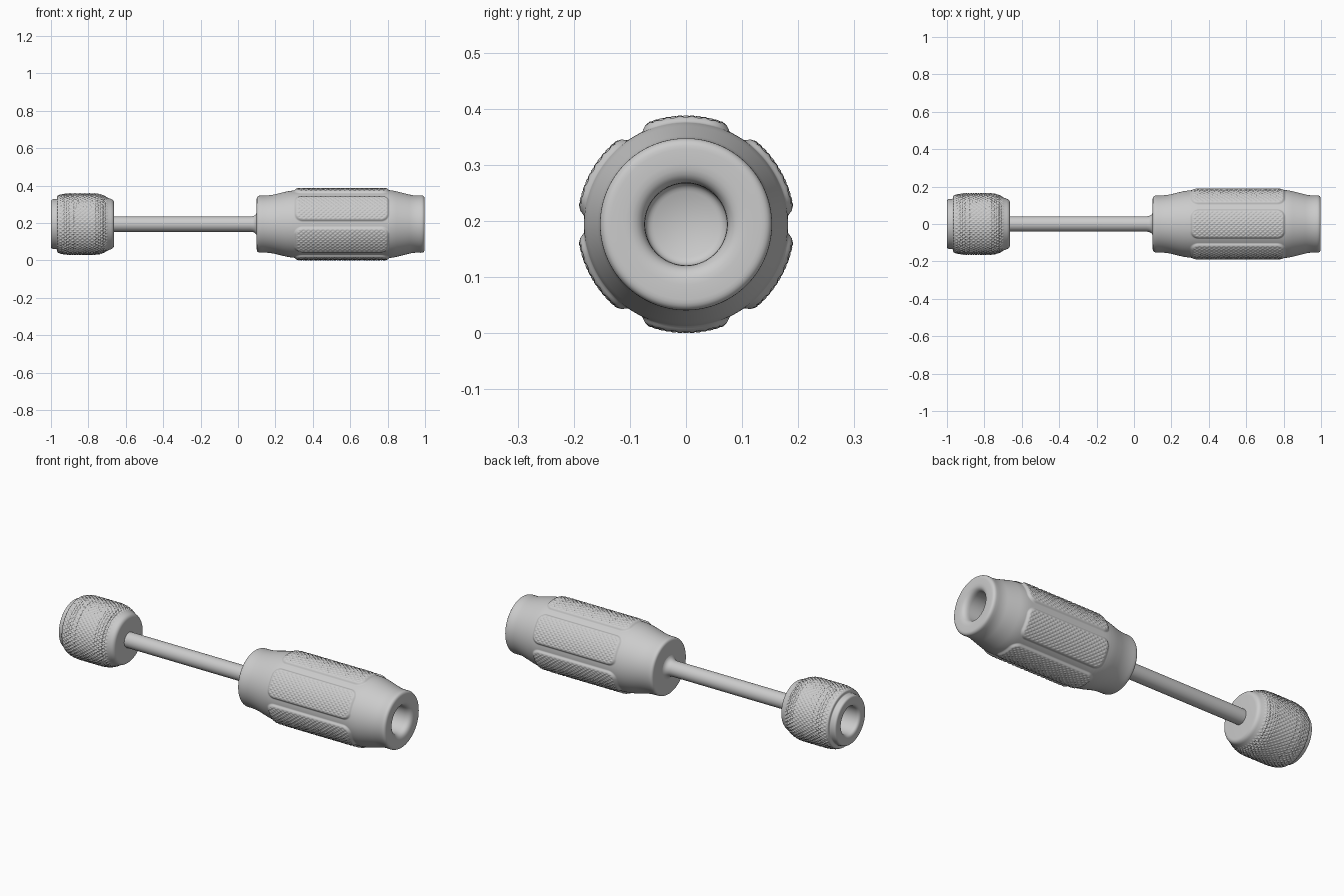
import bpy, bmesh, math
from mathutils import Vector

if "Cube" in bpy.data.objects:
    bpy.data.objects.remove(bpy.data.objects["Cube"])

AXIS_Z = 0.194


def smooth(a, b, t):
    t = min(1, max(0, (t - a) / (b - a)))
    return t * t * (3 - 2 * t)


def rounded(points, steps=6):
    """Round the corners of a profile of (x, radius, corner size)."""
    pts = [Vector(p[:2]) for p in points]
    out = [pts[0]]
    for i in range(1, len(pts) - 1):
        p, f = pts[i], points[i][2]
        if f == 0:
            out.append(p)
            continue
        a = p + (pts[i - 1] - p).normalized() * f
        b = p + (pts[i + 1] - p).normalized() * f
        for s in range(steps + 1):
            t = s / steps
            out.append(a * (1 - t) ** 2 + p * 2 * t * (1 - t) + b * t * t)
    return out + [pts[-1]]


def refine(pts, x0, x1, step):
    """Add rows on the outer wall where the surface carries knurling."""
    out = [pts[0]]
    for a, b in zip(pts, pts[1:]):
        n = 1
        if min(a.y, b.y) > 0.1 and max(a.x, b.x) > x0 and min(a.x, b.x) < x1:
            n = max(1, math.ceil((b - a).length / step))
        out += [a.lerp(b, k / n) for k in range(1, n + 1)]
    return out


def lathe(name, pts, sides, relief=None):
    """Spin a profile about the long axis, with optional surface relief."""
    bm = bmesh.new()
    rings = []
    for x, r in pts:
        ring = []
        for j in range(sides):
            a = 2 * math.pi * j / sides
            rr = r + (relief(x, a) if relief and r > 0.1 else 0)
            ring.append(bm.verts.new((x, rr * math.cos(a), AXIS_Z + rr * math.sin(a))))
        rings.append(ring)
    for p, q in zip(rings, rings[1:]):
        for j in range(sides):
            k = (j + 1) % sides
            bm.faces.new((p[j], p[k], q[k], q[j]))
    bmesh.ops.remove_doubles(bm, verts=bm.verts, dist=1e-5)
    bmesh.ops.recalc_face_normals(bm, faces=bm.faces)
    mesh = bpy.data.meshes.new(name)
    bm.to_mesh(mesh)
    bm.free()
    ob = bpy.data.objects.new(name, mesh)
    bpy.context.collection.objects.link(ob)
    bpy.ops.object.select_all(action='DESELECT')
    ob.select_set(True)
    bpy.context.view_layer.objects.active = ob
    bpy.ops.object.shade_smooth_by_angle(angle=math.radians(45))
    return ob


def knurl(x, a, count, pitch):
    """Diamond pattern, 0 in the grooves and 1 on the peaks."""
    u, v = a * count / (2 * math.pi), x / pitch
    tri = lambda s: 1 - abs(2 * (s % 1) - 1)
    return min(1, 1.5 * min(tri(u + v), tri(u - v)))


def grip_panels(x, a):
    # six rounded rectangular pads, one facing straight up
    sector = math.pi / 3
    da = (a - math.pi / 2 + sector / 2) % sector - sector / 2
    corner = 0.045
    dx = abs(x - 0.555) - 0.255 + corner
    dy = abs(da) * 0.19 - 0.086 + corner
    d = math.hypot(max(dx, 0), max(dy, 0)) + min(max(dx, dy), 0) - corner
    pad = smooth(0, 0.014, -d)
    rough = smooth(0.012, 0.022, -d)
    return 0.009 * pad + rough * (0.004 * knurl(x, a, 54, 0.026) - 0.001)


def knob_grip(x, a):
    mask = smooth(-0.965, -0.95, x) * (1 - smooth(-0.715, -0.69, x))
    return mask * (0.005 * knurl(x, a, 48, 0.026) - 0.002)


# Handle with a blind hole in its end
handle = rounded([
    (0.72, 0, 0), (0.74, 0.073, 0.015), (0.998, 0.073, 0.035),
    (0.998, 0.154, 0.02), (0.94, 0.152, 0.025), (0.82, 0.182, 0.03),
    (0.29, 0.182, 0.05), (0.17, 0.152, 0.04), (0.10, 0.152, 0.018), (0.10, 0, 0)])
lathe("handle", refine(handle, 0.28, 0.83, 0.0042), 432, grip_panels)

# Slim shaft, flared where it meets the handle
shaft = rounded([(-0.70, 0, 0), (-0.70, 0.041, 0), (0.102, 0.041, 0.035),
                 (0.102, 0.08, 0), (0.13, 0.08, 0), (0.13, 0, 0)])
lathe("shaft", shaft, 64)

# Knurled end knob with a socket in its outer face
knob = rounded([
    (-0.82, 0, 0), (-0.83, 0.075, 0.012), (-1.0, 0.075, 0.02),
    (-1.0, 0.132, 0.012), (-0.968, 0.134, 0.005), (-0.966, 0.152, 0.006),
    (-0.92, 0.162, 0.02), (-0.74, 0.162, 0.03), (-0.695, 0.14, 0.015),
    (-0.662, 0.128, 0.018), (-0.662, 0, 0)])
lathe("end_knob", refine(knob, -0.97, -0.69, 0.0045), 384, knob_grip)
